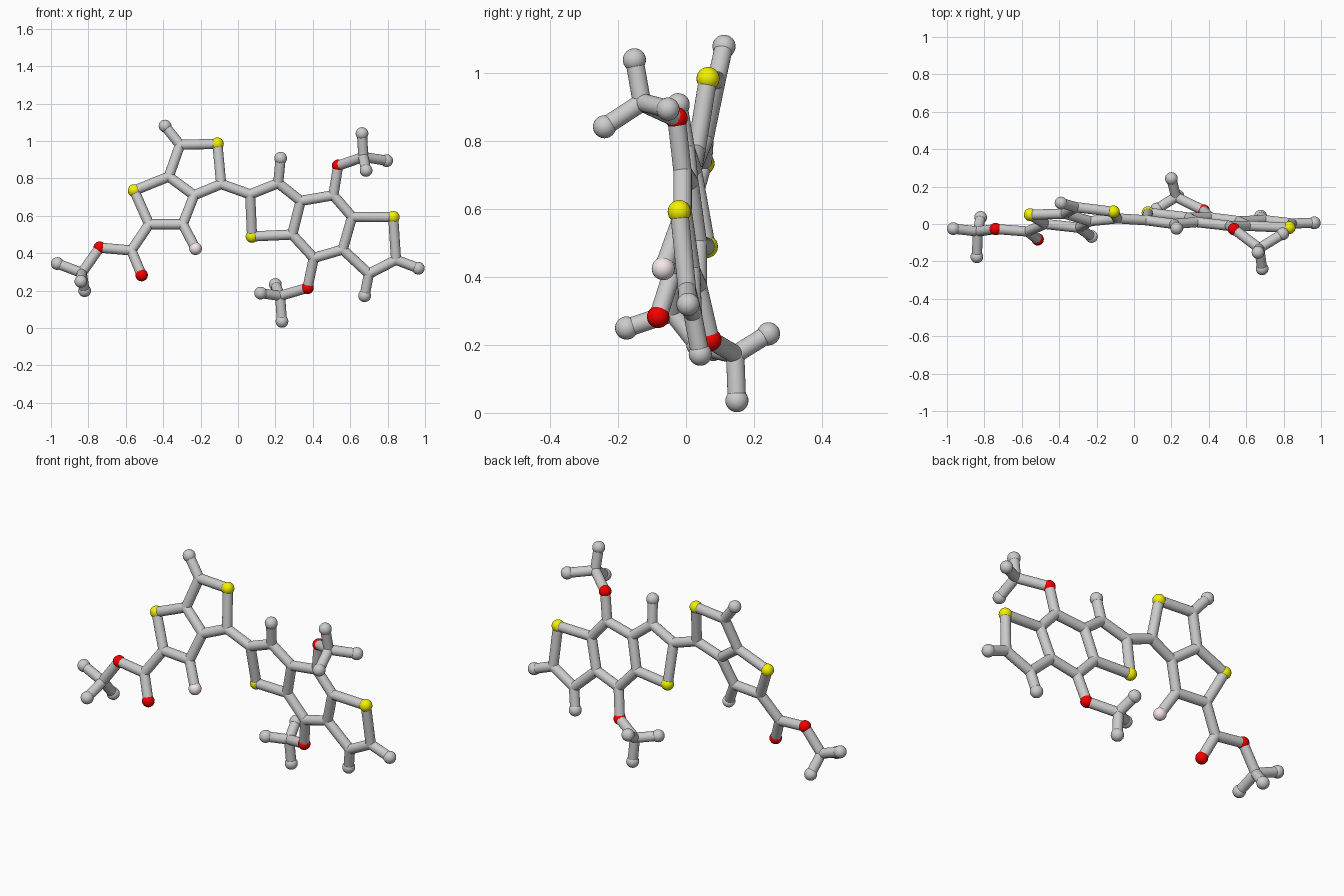
import bpy, bmesh
from mathutils import Vector, Matrix

if "Cube" in bpy.data.objects:
    bpy.data.objects.remove(bpy.data.objects["Cube"])

BOND_R = 0.027

# Atom centres by part: ring joints are c*, sulfurs s*, oxygens o*, hydrogens h*, fluorine f
atoms = {
    # left double ring
    'c1': (-.31, .09, .98), 's1': (-.11, .065, .985), 'c2': (-.09, .03, .77),
    'c3': (-.235, .015, .71), 'c4': (-.37, .055, .81), 's2': (-.555, .05, .735),
    'c5': (-.475, 0, .555), 'c6': (-.295, -.02, .555), 'f': (-.227, -.067, .425),
    'h1': (-.39, .112, 1.08),
    # ester tail
    'c7': (-.57, -.04, .415), 'o1': (-.515, -.082, .283), 'o2': (-.74, -.027, .43),
    'm1': (-.835, -.04, .295), 'h2': (-.966, -.025, .345),
    'h3': (-.84, -.175, .25), 'h4': (-.82, .035, .2),
    # right triple ring
    'c8': (.065, .02, .715), 'c9': (.215, .0, .775), 'c10': (.335, .01, .68),
    'c11': (.29, .035, .50), 's3': (.075, .06, .49), 'c12': (.51, -.01, .71),
    'c13': (.61, -.01, .595), 's4': (.83, -.02, .593), 'c14': (.845, .003, .365),
    'c15': (.70, .02, .29), 'c16': (.56, .015, .42), 'c17': (.405, .035, .375),
    'h5': (.228, -.023, .908), 'h6': (.964, .006, .32), 'h7': (.677, .042, .173),
    # upper methoxy
    'o3': (.535, -.028, .868), 'm2': (.67, -.13, .915), 'h8': (.663, -.152, 1.04),
    'h9': (.795, -.053, .895), 'h10': (.685, -.24, .843),
    # lower methoxy
    'o4': (.372, .072, .215), 'm3': (.225, .145, .172), 'h11': (.121, .08, .187),
    'h12': (.2, .243, .233), 'h13': (.235, .15, .036),
}
atoms = {k: Vector(v) for k, v in atoms.items()}

# Bond chains
chains = {
    'left_ring_bonds': ['h1 c1 s1 c2 c3 c4 c1', 'c4 s2 c5 c6 c3', 'c6 f'],
    'linking_bond': ['c2 c8'],
    'ester_bonds': ['c5 c7 o1', 'c7 o2 m1 h2', 'm1 h3', 'm1 h4'],
    'right_ring_bonds': ['c8 c9 c10 c11 s3 c8', 'c10 c12 c13 c16 c17 c11',
                         'c13 s4 c14 c15 c16', 'c9 h5', 'c14 h6', 'c15 h7'],
    'upper_methoxy_bonds': ['c12 o3 m2 h8', 'm2 h9', 'm2 h10'],
    'lower_methoxy_bonds': ['c17 o4 m3 h11', 'm3 h12', 'm3 h13'],
}


def ball(bm, p, r):
    bmesh.ops.create_uvsphere(bm, u_segments=24, v_segments=16, radius=r,
                              matrix=Matrix.Translation(p))


def stick(bm, a, b):
    d = b - a
    rot = d.to_track_quat('Z', 'Y').to_matrix().to_4x4()
    bmesh.ops.create_cone(bm, cap_ends=True, segments=24, radius1=BOND_R,
                          radius2=BOND_R, depth=d.length,
                          matrix=Matrix.Translation((a + b) / 2) @ rot)


def finish(bm, name, color=None):
    me = bpy.data.meshes.new(name)
    bm.to_mesh(me)
    bm.free()
    ob = bpy.data.objects.new(name, me)
    bpy.context.collection.objects.link(ob)
    bpy.ops.object.select_all(action='DESELECT')
    ob.select_set(True)
    bpy.context.view_layer.objects.active = ob
    bpy.ops.object.shade_smooth_by_angle()
    if color:
        mat = bpy.data.materials.new(name + '_color')
        mat.diffuse_color = color
        mat.use_nodes = True
        mat.node_tree.nodes["Principled BSDF"].inputs["Base Color"].default_value = mat.diffuse_color
        me.materials.append(mat)


# Sticks, with rounded joints at the carbon corners
done = set()
for name, paths in chains.items():
    bm = bmesh.new()
    for path in paths:
        keys = path.split()
        for a, b in zip(keys, keys[1:]):
            stick(bm, atoms[a], atoms[b])
        for k in keys:
            if k[0] in 'cm' and k not in done:
                ball(bm, atoms[k], BOND_R)
                done.add(k)
    finish(bm, name)

# Coloured and end balls
kinds = {
    'h': ('hydrogen_balls', .034, None),
    's': ('sulfur_balls', .034, (.9, .88, .0, 1)),
    'o': ('oxygen_balls', .033, (.9, .0, .0, 1)),
    'f': ('fluorine_ball', .034, (.92, .80, .83, 1)),
}
for first, (name, r, color) in kinds.items():
    bm = bmesh.new()
    for k, p in atoms.items():
        if k[0] == first:
            ball(bm, p, r)
    finish(bm, name, color)
